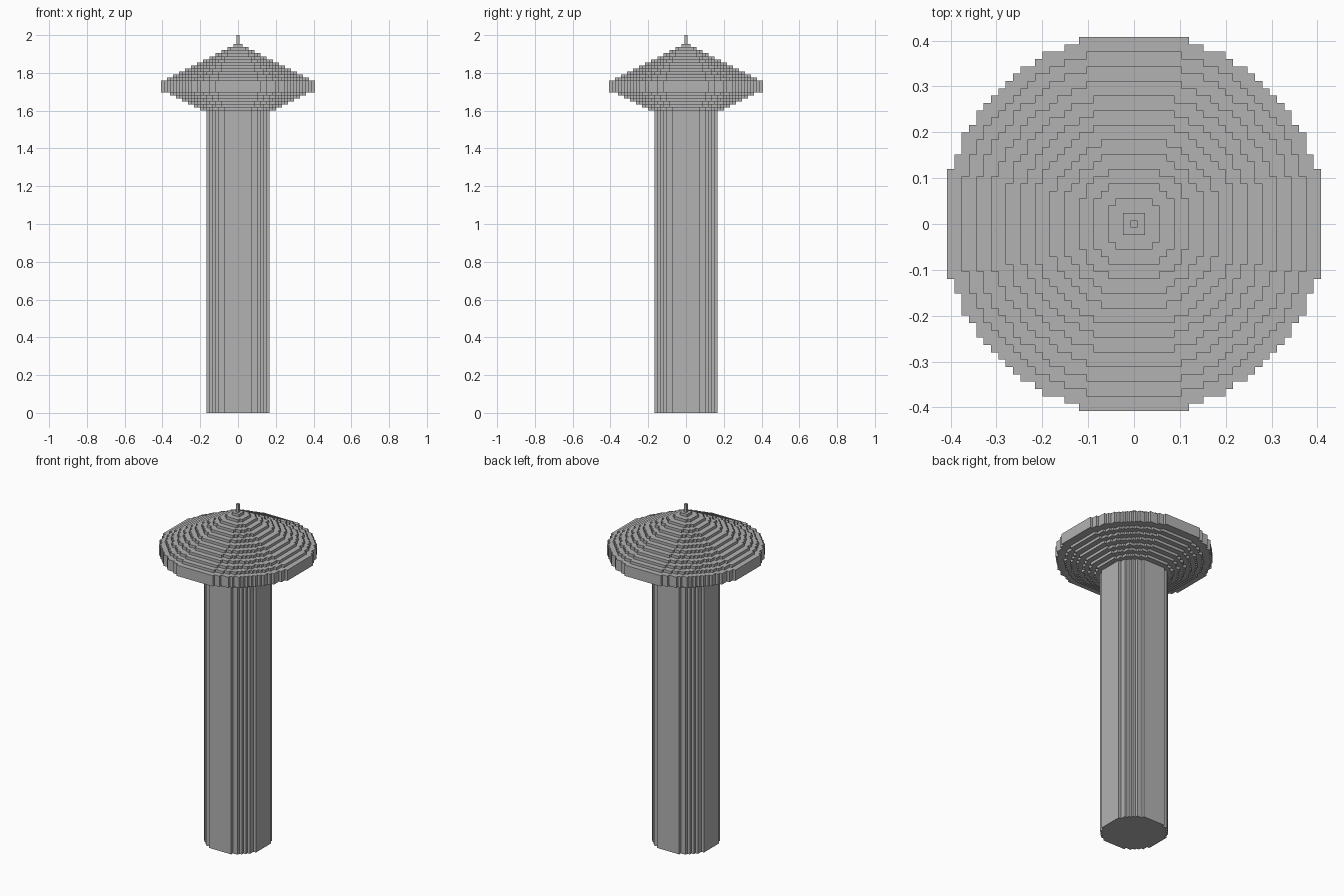
import bpy
import bmesh

cube = bpy.data.objects.get("Cube")
if cube:
    bpy.data.objects.remove(cube, do_unlink=True)

U = 2 / 125  # edge length of one block

grey = bpy.data.materials.new("stone grey")
grey.use_nodes = True
colour = (0.45, 0.45, 0.45, 1)
grey.diffuse_color = colour
grey.node_tree.nodes["Principled BSDF"].inputs["Base Color"].default_value = colour


def row_reach(radius, y):
    """Blocks from the centre to the end of row y in a blocky disc."""
    x = 0
    while (x + 1) ** 2 + y * y < radius * radius:
        x += 1
    return x


def disc_outline(radius):
    """Stepped outline of a blocky disc, counter-clockwise."""
    half = []
    for y in range(1 - radius, radius):
        x = row_reach(radius, y) + 0.5
        for edge in (y - 0.5, y + 0.5):
            half.append((x, edge))
    outline = half + [(-x, -y) for x, y in half]
    # keep only true corners
    corners = []
    for i, p in enumerate(outline):
        a, b = outline[i - 1], outline[(i + 1) % len(outline)]
        turn = (p[0] - a[0]) * (b[1] - p[1]) - (p[1] - a[1]) * (b[0] - p[0])
        if p != a and p != b and turn == 0:
            continue
        if p != a:
            corners.append(p)
    return corners


def stack(name, layers):
    """Object made of blocky discs, each given as (radius, bottom, top)."""
    bm = bmesh.new()
    for radius, low, high in layers:
        outline = disc_outline(radius)
        bottom = [bm.verts.new((x * U, y * U, low * U)) for x, y in outline]
        top = [bm.verts.new((x * U, y * U, high * U)) for x, y in outline]
        bm.faces.new(bottom[::-1])
        bm.faces.new(top)
        for i in range(len(outline)):
            j = (i + 1) % len(outline)
            bm.faces.new((bottom[i], bottom[j], top[j], top[i]))
    mesh = bpy.data.meshes.new(name)
    bm.to_mesh(mesh)
    bm.free()
    mesh.materials.append(grey)
    obj = bpy.data.objects.new(name, mesh)
    bpy.context.collection.objects.link(obj)


# Tower shaft
stack("tower_shaft", [(11, 0, 100)])
# Flared underside, widening one layer at a time
stack("flared_underside", [(13 + 2 * i, 100 + i, 101 + i) for i in range(6)])
# Thick rim
stack("rim", [(26, 106, 110)])
# Stepped conical roof
stack("stepped_roof", [(24 - 2 * i, 110 + i, 111 + i) for i in range(12)])
# Antenna
stack("antenna", [(1, 122, 125)])
